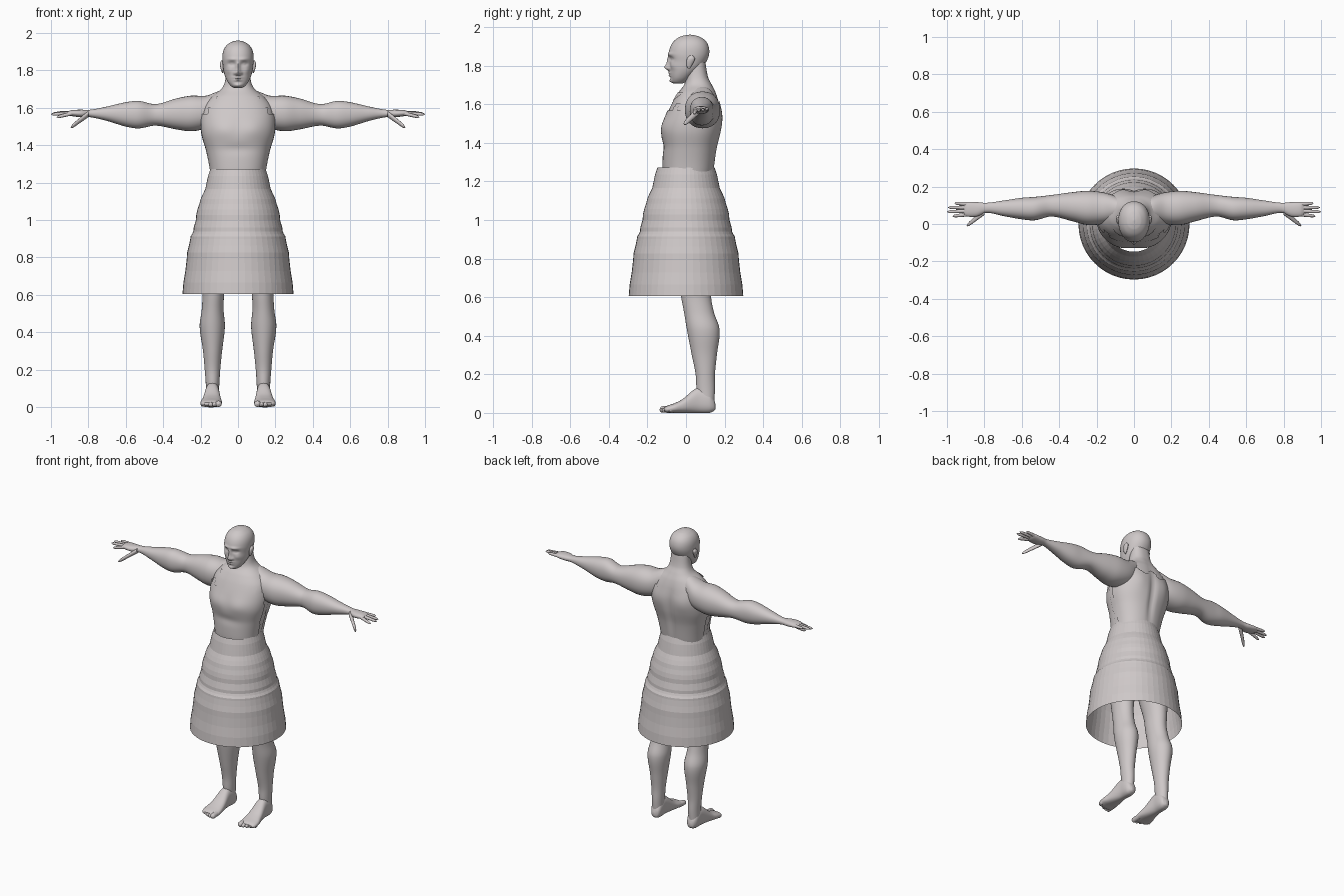
import bpy
import bmesh
from math import cos, sin, pi, tau, exp, copysign, radians

cube = bpy.data.objects.get("Cube")
if cube:
    bpy.data.objects.remove(cube)

clay = bpy.data.materials.new("warm grey clay")
clay.use_nodes = True
colour = (.62, .58, .58, 1)
clay.diffuse_color = colour
clay.node_tree.nodes["Principled BSDF"].inputs["Base Color"].default_value = colour

# Where the (along, across, up) coordinates go for each loft axis
PLACE = {
    "x": lambda along, across, up: (along, across, up),
    "y": lambda along, across, up: (across, along, up),
    "z": lambda along, across, up: (across, up, along),
}


def smooth_rows(rings, steps):
    """Fill in rows between rings with a smooth cubic."""
    def slope(index, column):
        before = rings[max(index - 1, 0)]
        after = rings[min(index + 1, len(rings) - 1)]
        return (after[column] - before[column]) / (after[0] - before[0])

    rows = []
    for index in range(len(rings) - 1):
        start, end = rings[index], rings[index + 1]
        gap = end[0] - start[0]
        for step in range(steps):
            f = step / steps
            blend = f * f * (3 - 2 * f)
            row = [start[0] + gap * f]
            for column in range(1, len(start)):
                bend = (1 - f) * slope(index, column) - f * slope(index + 1, column)
                row.append(start[column] * (1 - blend) + end[column] * blend
                           + gap * f * (1 - f) * bend)
            rows.append(row)
    rows.append(rings[-1])
    return rows


def finish(name, bm, mirror=False, smooth=True):
    bmesh.ops.recalc_face_normals(bm, faces=bm.faces)
    mesh = bpy.data.meshes.new(name)
    bm.to_mesh(mesh)
    bm.free()
    mesh.materials.append(clay)
    part = bpy.data.objects.new(name, mesh)
    bpy.context.collection.objects.link(part)
    if mirror:
        part.modifiers.new("Mirror", "MIRROR").use_mirror_merge = False
    if smooth:
        bpy.ops.object.select_all(action="DESELECT")
        part.select_set(True)
        bpy.context.view_layer.objects.active = part
        bpy.ops.object.shade_smooth_by_angle(angle=radians(50))


def sculpt(vert, bumps):
    """Push the front or back surface in and out with soft round bumps."""
    for facing, x, z, width, height, push in bumps:
        reach = min(1, max(0, facing * vert.co.y * 20))
        fade_x = ((abs(vert.co.x) - x) / width) ** 2
        fade_z = ((vert.co.z - z) / height) ** 2
        vert.co.y += facing * push * reach * exp(-fade_x - fade_z)


def loft(name, axis, rings, mirror=False, power=2, sides=32, steps=6,
         bumps=(), grow=0, keep=None):
    """Skin oval rings given as (along, across_min, across_max, up_min, up_max)."""
    bm = bmesh.new()
    loops = []
    for along, left, right, low, high in smooth_rows(rings, steps):
        loop = []
        for side in range(sides):
            angle = tau * side / sides
            c, s = (copysign(abs(w) ** (2 / power), w) for w in (cos(angle), sin(angle)))
            across = (left + right) / 2 + ((right - left) / 2 + grow) * c
            up = (low + high) / 2 + ((high - low) / 2 + grow) * s
            loop.append(bm.verts.new(PLACE[axis](along, across, up)))
        loops.append(loop)
    for lower, upper in zip(loops, loops[1:]):
        for side in range(sides):
            bm.faces.new((lower[side - 1], lower[side], upper[side], upper[side - 1]))
    for vert in bm.verts:
        sculpt(vert, bumps)
    if keep:
        drop = [face for face in bm.faces if not keep(*face.calc_center_median())]
        bmesh.ops.delete(bm, geom=drop, context="FACES")
    else:
        bm.faces.new(loops[0])
        bm.faces.new(loops[-1])
    finish(name, bm, mirror)


def symmetric(rings):
    return [(height, -half, half, front, back) for height, half, front, back in rings]


FRONT, BACK = -1, 1

# Torso, pelvis and neck
torso = symmetric([
    (.86, .06, -.04, .08), (.92, .15, -.09, .13), (1.05, .16, -.12, .15),
    (1.2, .14, -.11, .13), (1.27, .145, -.115, .14), (1.37, .165, -.115, .155),
    (1.46, .19, -.12, .175), (1.54, .195, -.1, .18), (1.61, .18, -.07, .17),
    (1.66, .14, -.04, .155), (1.7, .09, -.01, .135), (1.74, .07, 0, .115), (1.82, .06, .01, .1)])
muscles = [
    (FRONT, .08, 1.49, .07, .05, .01),    # chest
    (FRONT, 0, 1.38, .09, .03, -.006),    # below the chest
    (BACK, 0, 1.45, .02, .16, -.014),     # spine groove
    (BACK, .1, 1.53, .06, .07, .01),      # shoulder blades
]
loft("torso", "z", torso, power=2.3, sides=64, steps=8, bumps=muscles)


# Overlapping front and back panels and collar pieces
def in_front(x, y, z):
    corner = .13 < abs(x) < .16
    return y < 0 and 1.2 < z < (1.6 if corner else 1.57)


def in_back(x, y, z):
    top = 1.6 + .02 * cos(50 * x) - max(0, abs(x) - .1) / 2
    return y > .03 and 1.2 < z < top


def in_collar(x, y, z):
    return y < .03 and 1.62 < z < 1.66 and .05 < abs(x) < z - 1.54


panels = {"front_panel": in_front, "back_panel": in_back, "collar_pieces": in_collar}
for name, rule in panels.items():
    loft(name, "z", torso, power=2.3, sides=96, steps=10, bumps=muscles, grow=.006, keep=rule)

# Head with a sculpted face
face = [
    (FRONT, 0, 1.79, .013, .016, .026),     # nose tip
    (FRONT, 0, 1.82, .01, .025, .014),      # nose bridge
    (FRONT, .016, 1.785, .008, .009, .01),  # nostrils
    (FRONT, .034, 1.835, .018, .01, -.013), # eye sockets
    (FRONT, .034, 1.835, .01, .006, .007),  # eyes
    (FRONT, .03, 1.86, .026, .008, .007),   # brows
    (FRONT, .05, 1.8, .018, .018, .006),    # cheekbones
    (FRONT, 0, 1.762, .022, .005, .01),     # upper lip
    (FRONT, 0, 1.748, .018, .005, .01),     # lower lip
    (FRONT, 0, 1.72, .02, .01, .01),        # chin
]
loft("head", "z", symmetric([
    (1.706, .02, -.06, -.02), (1.715, .036, -.073, 0), (1.74, .056, -.08, .03),
    (1.78, .073, -.083, .075), (1.82, .08, -.085, .105), (1.86, .084, -.09, .12),
    (1.9, .08, -.08, .117), (1.93, .065, -.06, .1), (1.95, .04, -.03, .07),
    (1.957, .02, -.005, .045), (1.96, .004, .016, .024)]),
    power=2.15, sides=96, steps=8, bumps=face)
loft("ear", "z", [
    (1.785, .078, .084, .01, .02), (1.8, .076, .09, .003, .03),
    (1.835, .076, .097, .005, .046), (1.852, .078, .09, .02, .036)],
    mirror=True, sides=16)

# Arms with palms
loft("arm", "x", [
    (.05, .05, .13, 1.58, 1.69), (.1, .02, .15, 1.52, 1.69), (.17, 0, .17, 1.49, 1.665),
    (.25, -.005, .177, 1.475, 1.665), (.33, .015, .17, 1.485, 1.65), (.44, .04, .155, 1.505, 1.62),
    (.53, .02, .145, 1.49, 1.637), (.6, .025, .14, 1.5, 1.63), (.7, .043, .125, 1.53, 1.607),
    (.79, .06, .113, 1.55, 1.59), (.84, .04, .117, 1.55, 1.59), (.89, .04, .118, 1.556, 1.588),
    (.91, .05, .11, 1.564, 1.58)], mirror=True, power=2.2)


# Fingers and toes
def digit(name, axis, start, end, thick, thin):
    rings = []
    for step in range(9):
        f = sin(step / 8 * pi / 2)
        along, across, up = (a + (b - a) * f for a, b in zip(start, end))
        radius = (thick + (thin - thick) * f) * max(.1, 1 - f ** 16)
        rings.append((along, across - radius, across + radius, up - radius, up + radius))
    loft(name, axis, rings, mirror=True, sides=12, steps=2)


fingers = {"index_finger": (.97, 1.55), "middle_finger": (1, 1.565),
           "ring_finger": (.995, 1.57), "little_finger": (.96, 1.575)}
for order, (name, (reach, height)) in enumerate(fingers.items()):
    digit(name, "x", (.88, .052 + .018 * order, 1.572),
          (reach, .042 + .023 * order, height), .011, .008)
digit("thumb", "x", (.8, .065, 1.567), (.895, -.01, 1.495), .017, .011)

toes = ("big_toe", "second_toe", "third_toe", "fourth_toe", "little_toe")
for order, name in enumerate(toes):
    across = .104 + .021 * order
    size = .012 if order else .017
    digit(name, "y", (-.07, across, .02), (.003 * order ** 2 - .137, across, size), size, size)

# Legs and feet
loft("leg", "z", [
    (.04, .105, .17, .07, .145), (.12, .1, .172, .055, .15), (.2, .095, .178, .05, .15),
    (.3, .085, .187, .03, .16), (.43, .07, .205, .005, .174), (.52, .077, .194, -.01, .145),
    (.6, .075, .19, -.025, .13), (.68, .07, .195, -.035, .13), (.8, .045, .2, -.06, .14),
    (.97, .01, .17, -.08, .14)], mirror=True)
loft("foot", "y", [
    (-.115, .1, .185, .01, .026), (-.1, .09, .198, 0, .036), (-.06, .086, .2, 0, .05),
    (-.02, .09, .19, 0, .07), (.06, .1, .175, 0, .13), (.12, .1, .172, 0, .11),
    (.145, .11, .16, .01, .07), (.153, .128, .146, .02, .045)], mirror=True, power=2.4)

# Open skirt with soft horizontal tiers and flat facets
profile = smooth_rows([(.605, .297), (.79, .275), (.9, .256), (.94, .24), (1, .227),
                       (1.085, .209), (1.165, .177), (1.272, .15)], 3)
bm = bmesh.new()
outline = [bm.verts.new((radius + .002 * sin(2 * row), 0, height))
           for row, (height, radius) in enumerate(profile)]
seams = [bm.edges.new(pair) for pair in zip(outline, outline[1:])]
bmesh.ops.spin(bm, geom=outline + seams, cent=(0, 0, 0), axis=(0, 0, 1), angle=tau, steps=48,
               use_merge=True)
finish("skirt", bm, smooth=False)
